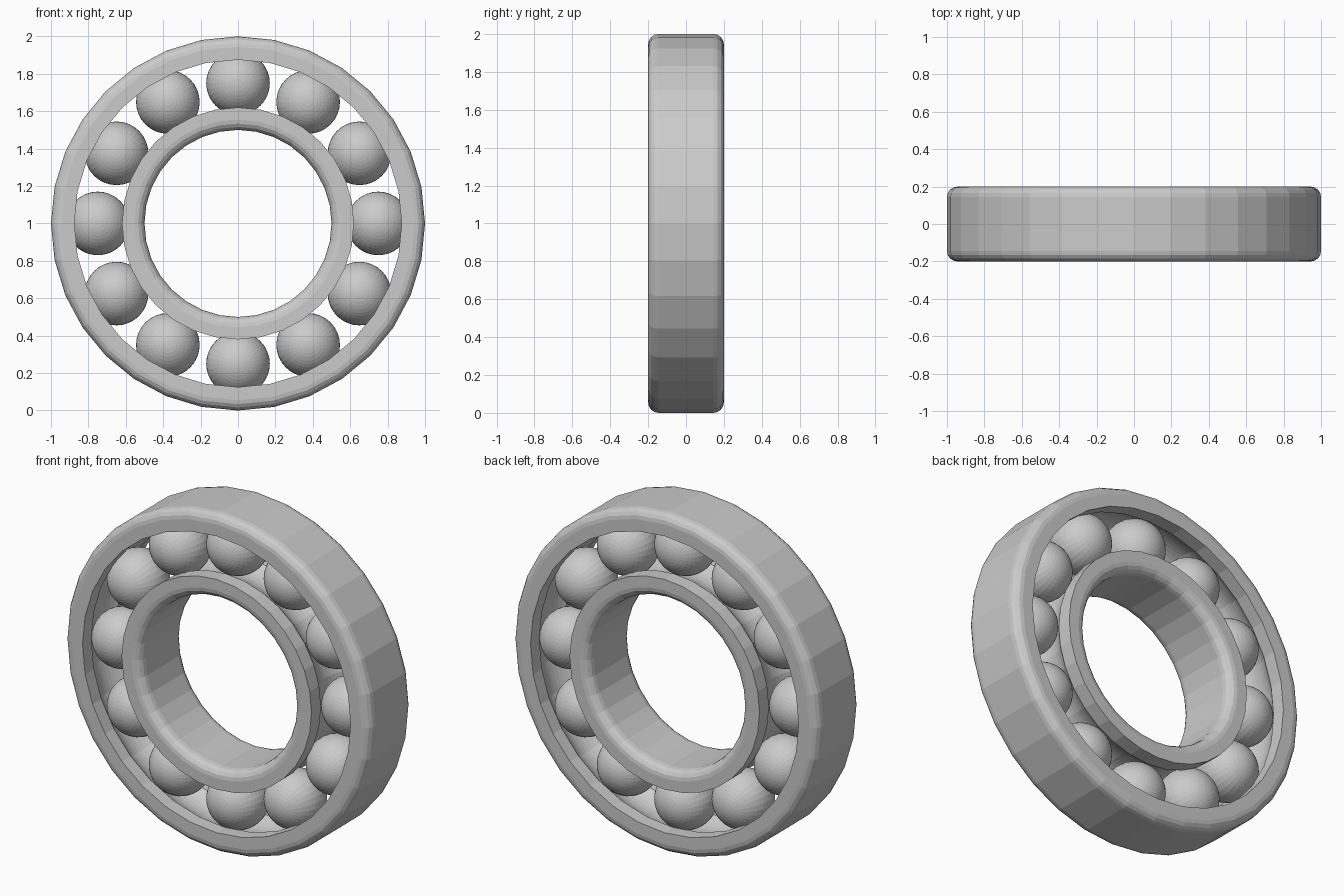
import bpy, bmesh
from math import sin, cos, pi, sqrt, atan2
from mathutils import Matrix

if "Cube" in bpy.data.objects:
    bpy.data.objects.remove(bpy.data.objects["Cube"])

PITCH, BALL_R, GROOVE_R, HALF_W = 0.75, 0.17, 0.172, 0.2
CENTRE_Z = 1.0
BEVEL = 0.055
SEGMENTS = 32


def add_object(name, bm):
    mesh = bpy.data.meshes.new(name)
    bmesh.ops.recalc_face_normals(bm, faces=bm.faces)
    bm.to_mesh(mesh)
    bm.free()
    obj = bpy.data.objects.new(name, mesh)
    bpy.context.collection.objects.link(obj)
    obj.location.z = CENTRE_Z
    return obj


def ring_profile(plain_r, race_r):
    """Closed (radius, y) section: rounded plain side, grooved race side."""
    s = 1 if race_r > plain_r else -1
    steps = 4
    corner = []
    for i in range(steps + 1):
        a = i / steps * pi / 2
        corner.append((plain_r + s * BEVEL * (1 - cos(a)),
                       HALF_W - BEVEL + BEVEL * sin(a)))
    # ball groove cut as an arc around the pitch circle
    d = abs(race_r - PITCH)
    half = atan2(sqrt(GROOVE_R ** 2 - d ** 2), d)
    groove = []
    for i in range(11):
        a = half * (1 - 2 * i / 10)
        groove.append((PITCH - s * GROOVE_R * cos(a), GROOVE_R * sin(a)))
    return (corner + [(race_r, HALF_W)] + groove + [(race_r, -HALF_W)]
            + [(r, -y) for r, y in reversed(corner)])


def make_ring(name, plain_r, race_r):
    profile = ring_profile(plain_r, race_r)
    bm = bmesh.new()
    loops = []
    for k in range(SEGMENTS):
        a = 2 * pi * k / SEGMENTS
        loops.append([bm.verts.new((r * sin(a), y, r * cos(a))) for r, y in profile])
    n = len(profile)
    for k in range(SEGMENTS):
        p, q = loops[k], loops[(k + 1) % SEGMENTS]
        for i in range(n):
            j = (i + 1) % n
            bm.faces.new((p[i], p[j], q[j], q[i]))
    return add_object(name, bm)


# races
make_ring("outer_ring", 1.0, 0.875)
make_ring("inner_ring", 0.5, 0.62)

# twelve balls between the races
for k in range(12):
    a = 2 * pi * k / 12
    bm = bmesh.new()
    bmesh.ops.create_uvsphere(bm, u_segments=32, v_segments=24, radius=BALL_R,
                              matrix=Matrix.Rotation(pi / 2, 4, 'X'))
    ball = add_object(f"ball_{k + 1}", bm)
    ball.location = (PITCH * sin(a), 0, CENTRE_Z + PITCH * cos(a))
